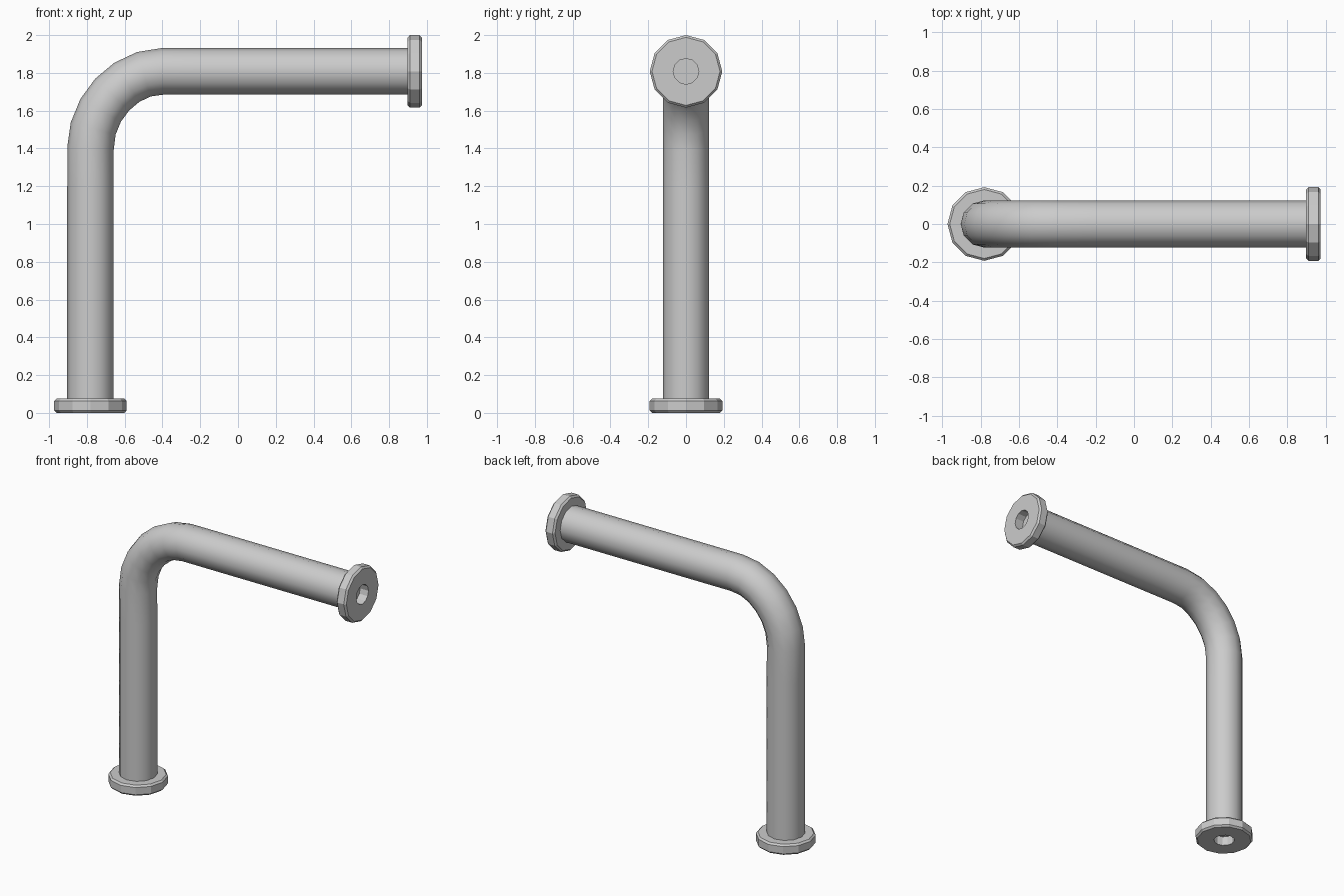
import bpy, bmesh, math
from mathutils import Matrix, Vector

if "Cube" in bpy.data.objects:
    bpy.data.objects.remove(bpy.data.objects["Cube"])

X0, X1, TOP = -0.781, 0.973, 1.808   # upright axis, far end, arm height
SIDES, RIM, HOLE, THICK, CH = 12, 0.192, 0.068, 0.075, 0.012


def flange(name, matrix):
    # Ring lathed from a chamfered profile, outer face at local z = 0
    profile = [(HOLE, 0), (RIM - CH, 0), (RIM, CH),
               (RIM, THICK - CH), (RIM - CH, THICK), (HOLE, THICK)]
    bm = bmesh.new()
    rings = []
    for i in range(SIDES):
        a = 2 * math.pi * i / SIDES
        rings.append([bm.verts.new((r * math.cos(a), r * math.sin(a), z)) for r, z in profile])
    n = len(profile)
    for i in range(SIDES):
        p, q = rings[i], rings[(i + 1) % SIDES]
        for j in range(n):
            k = (j + 1) % n
            bm.faces.new((p[j], p[k], q[k], q[j]))
    bmesh.ops.recalc_face_normals(bm, faces=bm.faces)
    mesh = bpy.data.meshes.new(name)
    bm.to_mesh(mesh)
    bm.free()
    ob = bpy.data.objects.new(name, mesh)
    ob.matrix_world = matrix
    bpy.context.collection.objects.link(ob)


# Bent pipe: straight upright, rounded elbow, straight arm
curve = bpy.data.curves.new("bent_pipe", "CURVE")
curve.dimensions = "3D"
curve.resolution_u = 6
curve.bevel_depth = 0.123
curve.bevel_resolution = 4
curve.use_fill_caps = True
spline = curve.splines.new("BEZIER")
spline.bezier_points.add(3)
path = [Vector((X0, 0, THICK - 0.01)), Vector((X0, 0, 1.4)),
        Vector((-0.4, 0, TOP)), Vector((X1 - THICK + 0.01, 0, TOP))]
corner = Vector((X0, 0, TOP))
for bp, co in zip(spline.bezier_points, path):
    bp.co = co
    bp.handle_left_type = bp.handle_right_type = "FREE"
    bp.handle_left = bp.handle_right = co
pts = spline.bezier_points
for i in range(3):
    a, b = path[i], path[i + 1]
    if i == 1:
        pts[i].handle_right = a.lerp(corner, 0.53)
        pts[i + 1].handle_left = b.lerp(corner, 0.53)
    else:
        pts[i].handle_right = a.lerp(b, 1 / 3)
        pts[i + 1].handle_left = a.lerp(b, 2 / 3)
pipe = bpy.data.objects.new("bent_pipe", curve)
bpy.context.collection.objects.link(pipe)
bpy.context.view_layer.objects.active = pipe
pipe.select_set(True)
bpy.ops.object.convert(target="MESH")
bpy.ops.object.shade_smooth_by_angle(angle=math.radians(40))

# Mounting flanges at both ends
flange("base_flange", Matrix.Translation((X0, 0, 0)))
flange("end_flange", Matrix.Translation((X1, 0, TOP)) @ Matrix.Rotation(-math.pi / 2, 4, "Y"))
